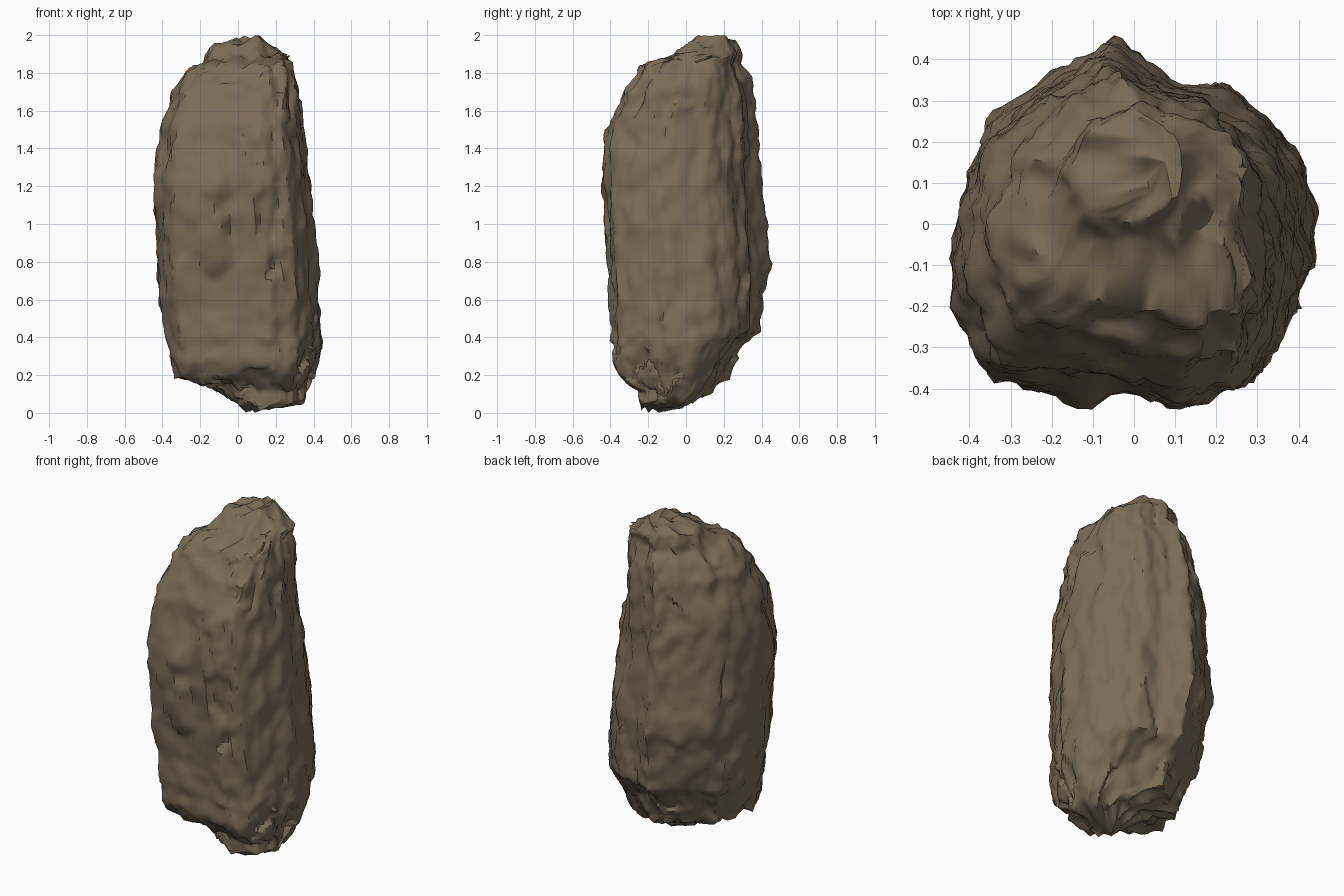
import bpy, bmesh, math
from mathutils import Vector, noise

cube = bpy.data.objects.get("Cube")
if cube:
    bpy.data.objects.remove(cube)

# Extents of the boulder by height: z, x min, x max, y min, y max
LEVELS = [
    (0, .03, .1, -.23, -.12), (.04, -.01, .35, -.25, .06), (.1, -.09, .38, -.26, .14),
    (.17, -.33, .4, -.35, .22), (.25, -.36, .43, -.39, .26), (.36, -.37, .45, -.39, .31),
    (.42, -.39, .44, -.4, .39), (.6, -.42, .43, -.41, .41), (.8, -.43, .43, -.42, .45),
    (1.25, -.45, .38, -.45, .4), (1.53, -.41, .35, -.42, .38), (1.62, -.37, .34, -.36, .37),
    (1.72, -.35, .33, -.33, .36), (1.8, -.29, .31, -.27, .34), (1.86, -.22, .29, -.23, .3),
    (1.9, -.18, .27, -.07, .3), (1.96, -.15, .17, 0, .28), (2, .03, .12, .06, .24),
]
# Plan outline, counter-clockwise
PLAN = [(.45, -.1), (.43, .13), (.35, .25), (.24, .33), (.1, .36), (-.04, .45),
        (-.2, .37), (-.38, .23), (-.45, 0), (-.45, -.2), (-.36, -.37), (-.1, -.42),
        (.16, -.45), (.32, -.4), (.39, -.26)]
AROUND, RINGS = 104, 92


def extents(z):
    for a, b in zip(LEVELS, LEVELS[1:]):
        if z <= b[0]:
            t = max(0, (z - a[0]) / (b[0] - a[0]))
            return [p + (q - p) * t for p, q in zip(a[1:], b[1:])]
    return LEVELS[-1][1:]


def ramp(z, start, end):
    return min(1, max(0, (z - start) / (end - start)))


def plan_point(t, z):
    i = int(t * len(PLAN)) % len(PLAN)
    f = t * len(PLAN) % 1
    u = Vector(PLAN[i]).lerp(Vector(PLAN[(i + 1) % len(PLAN)]), f) / .9
    # The left front corner stays full near the top; the right back one is cut back
    side = u.normalized().dot(Vector((1, -1)).normalized())
    if side > 0:
        return u * (1 + .11 * ramp(z, 1.1, 1.6) * side ** 6)
    return u * (1 - .1 * (ramp(z, .8, .4) + .6 * ramp(z, 1.4, 1.6)) * side ** 6)


def place(u, z):
    x0, x1, y0, y1 = extents(z)
    return Vector(((x0 + x1) / 2 + u.x * (x1 - x0), (y0 + y1) / 2 + u.y * (y1 - y0), z))


def rock_point(t, z):
    u = plan_point(t, z)
    p = place(u, z)
    # Tall slabs, each ending at its own height
    q = Vector((p.x * 8, p.y * 8, z * 2.4)) + noise.noise_vector(p * 5) * .3
    slab = noise.noise(noise.voronoi(q)[1][0] * 3.7)
    p = place(u, z + .07 * slab * math.sin(math.pi * z / 2))
    # Finer ridges and dents
    ridge = noise.fractal(Vector((p.x * 13, p.y * 13, z * 6)), 1, 2, 3)
    arm = Vector((u.x, u.y, 0)) * .8
    p += arm * (.08 * slab + .055 * ridge) * min(1, 8 * z, 8 * (2 - z))
    p.z = z
    return p


def ring_box(points):
    return [f(p[k] for p in points) for k in (0, 1) for f in (min, max)]


# Stack the layers and keep each one within its own extents
heights = []
for r in range(RINGS):
    s = r / (RINGS - 1)
    heights.append(s + (1 - math.cos(math.pi * s)) / 2)
layers = [[rock_point(i / AROUND, z) for i in range(AROUND)] for z in heights]
errors = [[b - e for b, e in zip(ring_box(pts), extents(z))] for pts, z in zip(layers, heights)]
for r, (pts, z) in enumerate(zip(layers, heights)):
    near = errors[max(0, r - 3):r + 4]
    goal = extents(z)
    drift = [sum(e[k] for e in near) / len(near) for k in range(4)]
    for p in pts:
        for k in (0, 1):
            a, b = goal[2 * k], goal[2 * k + 1]
            t = (p[k] - a) / (b - a)
            p[k] -= drift[2 * k] * (1 - t) + drift[2 * k + 1] * t
        # Uneven ledges towards the ends
        dent = abs(noise.noise(Vector((p.x * 9, p.y * 9, z * 2))))
        p.z -= .09 * dent * (ramp(z, 1.4, 1.9) - ramp(z, .5, .1))

bm = bmesh.new()
rings = [[bm.verts.new(p) for p in pts] for pts in layers]
for a, b in zip(rings, rings[1:]):
    for i in range(AROUND):
        j = (i + 1) % AROUND
        bm.faces.new((a[i], a[j], b[j], b[i]))

# Close the bottom and the crown
for ring, flip in ((rings[0], True), (rings[-1], False)):
    mid = bm.verts.new(sum((v.co for v in ring), Vector()) / AROUND)
    for i in range(AROUND):
        pair = (ring[i], ring[(i + 1) % AROUND])
        bm.faces.new((mid, *(pair[::-1] if flip else pair)))
bmesh.ops.recalc_face_normals(bm, faces=bm.faces)

mesh = bpy.data.meshes.new("boulder")
bm.to_mesh(mesh)
bm.free()
boulder = bpy.data.objects.new("boulder", mesh)
bpy.context.collection.objects.link(boulder)

# Brown stone colour
stone = bpy.data.materials.new("brown_stone")
stone.use_nodes = True
colour = (.2, .15, .095, 1)
stone.diffuse_color = colour
stone.node_tree.nodes["Principled BSDF"].inputs["Base Color"].default_value = colour
mesh.materials.append(stone)

bpy.context.view_layer.objects.active = boulder
boulder.select_set(True)
bpy.ops.object.shade_smooth_by_angle(angle=math.radians(50))
